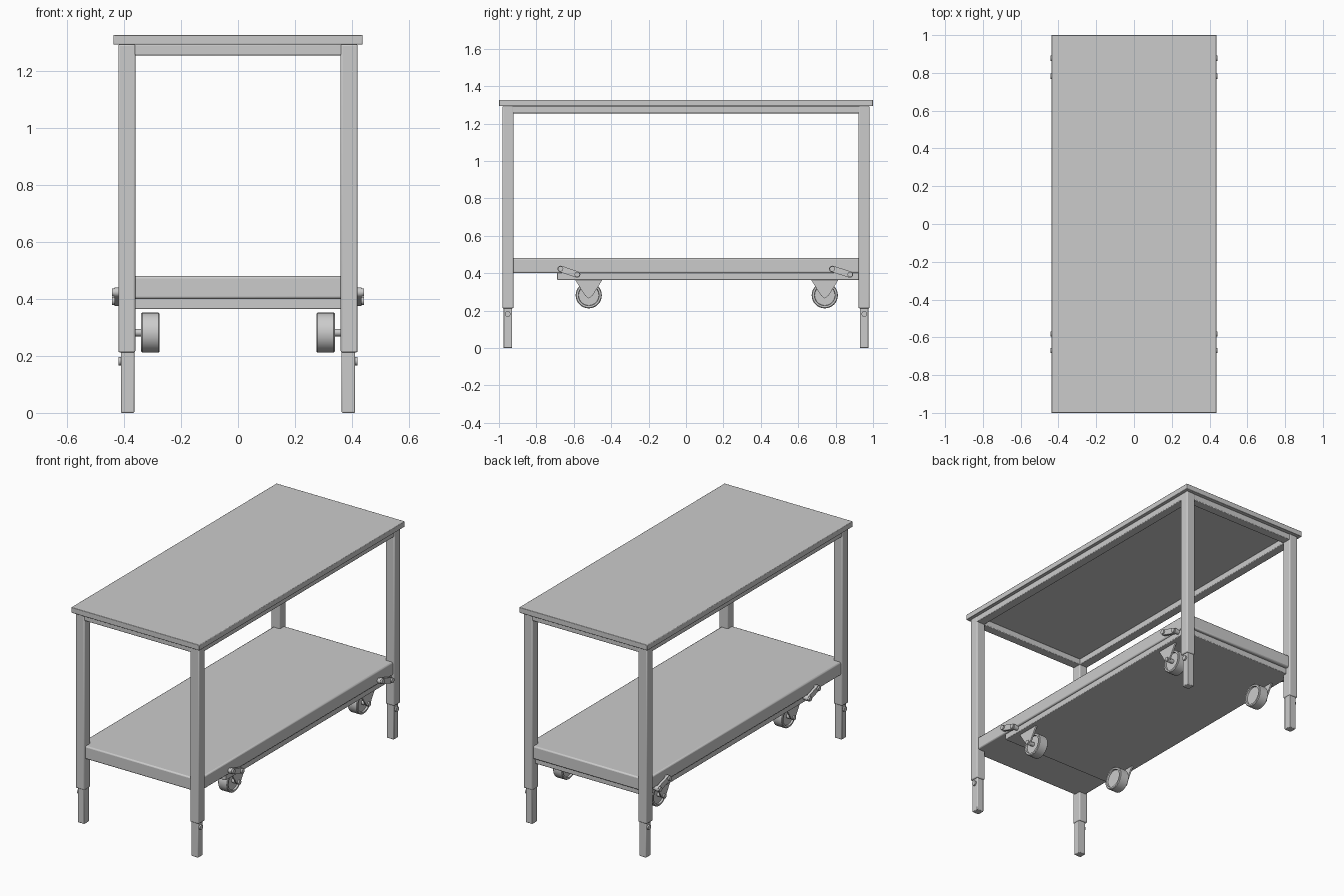
import bpy, bmesh, math
from mathutils import Matrix, Vector

if "Cube" in bpy.data.objects:
    bpy.data.objects.remove(bpy.data.objects["Cube"])


def finish(name, bm, bevel=0.0):
    bmesh.ops.recalc_face_normals(bm, faces=bm.faces[:])
    me = bpy.data.meshes.new(name)
    bm.to_mesh(me)
    bm.free()
    ob = bpy.data.objects.new(name, me)
    bpy.context.collection.objects.link(ob)
    if bevel:
        mod = ob.modifiers.new("bevel", 'BEVEL')
        mod.width, mod.segments = bevel, 2
    bpy.ops.object.select_all(action='DESELECT')
    ob.select_set(True)
    bpy.context.view_layer.objects.active = ob
    bpy.ops.object.shade_smooth_by_angle(angle=math.radians(40))
    return ob


def box(name, x, y, z, bevel=0.0):
    """Box from (min, max) ranges."""
    bm = bmesh.new()
    bmesh.ops.create_cube(bm, size=1)
    for v in bm.verts:
        v.co = Vector([a + (b - a) * (c + 0.5) for (a, b), c in zip((x, y, z), v.co)])
    return finish(name, bm, bevel)


def prism_x(name, pts, x0, x1):
    """Extrude a (y, z) outline from x0 to x1."""
    bm = bmesh.new()
    face = bm.faces.new([bm.verts.new((x0, y, z)) for y, z in pts])
    ext = bmesh.ops.extrude_face_region(bm, geom=[face])['geom']
    bmesh.ops.translate(bm, vec=(x1 - x0, 0, 0),
                        verts=[e for e in ext if isinstance(e, bmesh.types.BMVert)])
    return finish(name, bm)


def lathe_x(name, profile, y, z, steps=32):
    """Spin an (x, radius) profile around an axis along x."""
    bm = bmesh.new()
    vs = [bm.verts.new((x, 0, r)) for x, r in profile]
    es = [bm.edges.new(p) for p in zip(vs, vs[1:])]
    bmesh.ops.spin(bm, geom=vs + es, cent=(0, 0, 0), axis=(1, 0, 0),
                   angle=math.tau, steps=steps)
    bmesh.ops.remove_doubles(bm, verts=bm.verts[:], dist=1e-5)
    bmesh.ops.translate(bm, vec=(0, y, z), verts=bm.verts[:])
    return finish(name, bm)


def rod_x(name, x0, x1, r, y, z):
    return lathe_x(name, [(x0, 0), (x0, r), (x1, r), (x1, 0)], y, z, 20)


def span(s, a, b):
    return tuple(sorted((s * a, s * b)))


def capsule(a, b, r, n=10):
    """Rounded link outline between two (y, z) points."""
    ang = math.atan2(b[1] - a[1], b[0] - a[0])
    pts = []
    for c, start in ((b, ang - math.pi / 2), (a, ang + math.pi / 2)):
        for i in range(n + 1):
            t = start + math.pi * i / n
            pts.append((c[0] + r * math.cos(t), c[1] + r * math.sin(t)))
    return pts


# Table top, shelf and the sliding caster tray below it
box("table_top", (-0.437, 0.437), (-1, 1), (1.293, 1.327), 0.003)
box("shelf", (-0.41, 0.41), (-0.97, 0.97), (0.40, 0.48), 0.008)
box("caster_tray", (-0.40, 0.40), (-0.69, 0.95), (0.364, 0.402), 0.004)

for s in (-1, 1):
    # Apron rails under the top
    box("side_apron", span(s, 0.362, 0.418), (-0.93, 0.93), (1.255, 1.294), 0.004)
    box("end_apron", (-0.37, 0.37), span(s, 0.922, 0.978), (1.255, 1.294), 0.004)
    for t in (-1, 1):
        # Telescopic legs with clamping knobs
        box("outer_leg", span(s, 0.36, 0.42), span(t, 0.922, 0.982), (0.212, 1.294), 0.006)
        box("inner_leg", span(s, 0.364, 0.411), span(t, 0.929, 0.976), (0, 0.30), 0.004)
        rod_x("leg_knob", s * 0.405, s * 0.42, 0.015, t * 0.953, 0.182)

    for y in (-0.52, 0.742):
        # Caster wheel with recessed hub on each side
        lathe_x("caster_wheel",
                [(s * x, r) for x, r in ((0.285, 0), (0.285, 0.054), (0.275, 0.056), (0.275, 0.066),
                                         (0.279, 0.07), (0.336, 0.07), (0.34, 0.066),
                                         (0.34, 0.056), (0.33, 0.054), (0.33, 0))], y, 0.282)
        rod_x("caster_axle", s * 0.32, s * 0.378, 0.013, y, 0.282)
        # Triangular caster bracket
        prism_x("caster_bracket",
                [(y - 0.07, 0.375), (y - 0.07, 0.36), (y - 0.02, 0.28), (y, 0.265),
                 (y + 0.02, 0.28), (y + 0.07, 0.36), (y + 0.07, 0.375)], s * 0.36, s * 0.37)
        # Lever with end pins
        a, b = (y - 0.15, 0.423), (y - 0.062, 0.393)
        if y > 0:
            a, b = (y + 0.04, 0.423), (y + 0.135, 0.393)
        prism_x("lever", capsule(a, b, 0.017), s * 0.418, s * 0.434)
        for p in (a, b):
            rod_x("lever_pin", s * 0.39, s * 0.443, 0.014, *p)
